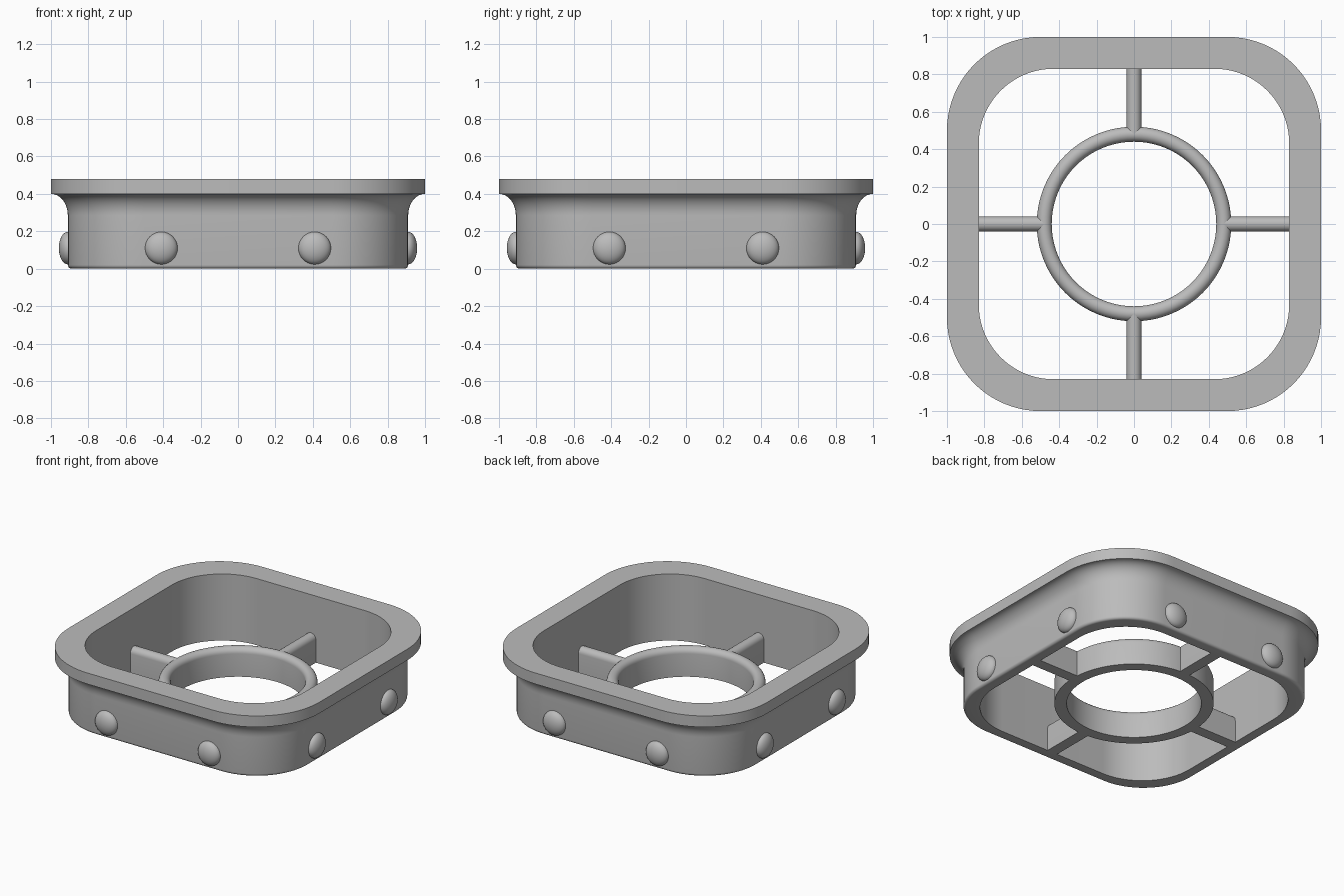
import bpy, bmesh
from math import sin, cos, pi
from mathutils import Matrix

cube = bpy.data.objects.get("Cube")
if cube:
    bpy.data.objects.remove(cube, do_unlink=True)

grey = bpy.data.materials.new("plain grey")
grey.use_nodes = True
grey.diffuse_color = (0.5, 0.5, 0.5, 1)
grey.node_tree.nodes["Principled BSDF"].inputs["Base Color"].default_value = (0.5, 0.5, 0.5, 1)


def finish(name, bm, angle=35):
    bmesh.ops.remove_doubles(bm, verts=bm.verts, dist=0.0001)
    bmesh.ops.recalc_face_normals(bm, faces=bm.faces)
    mesh = bpy.data.meshes.new(name)
    bm.to_mesh(mesh)
    bm.free()
    mesh.materials.append(grey)
    obj = bpy.data.objects.new(name, mesh)
    bpy.context.collection.objects.link(obj)
    bpy.ops.object.select_all(action='DESELECT')
    obj.select_set(True)
    bpy.context.view_layer.objects.active = obj
    bpy.ops.object.shade_smooth_by_angle(angle=angle * pi / 180)
    return obj


def arc(cx, cz, rx, rz, start, end, n=10):
    angles = [(start + (end - start) * i / n) * pi / 180 for i in range(n + 1)]
    return [(cx + rx * cos(a), cz + rz * sin(a)) for a in angles]


def sweep(name, profile, steps):
    """Sweep a closed profile of (corner centre, corner radius, z) around a rounded square."""
    bm = bmesh.new()
    loops = []
    for c, r, z in profile:
        loop = []
        for corner in range(4):
            mid = (corner + 0.5) * pi / 2
            sx, sy = (1 if cos(mid) > 0 else -1), (1 if sin(mid) > 0 else -1)
            for i in range(steps + 1):
                a = (corner + i / steps) * pi / 2
                loop.append(bm.verts.new((sx * c + r * cos(a), sy * c + r * sin(a), z)))
        loops.append(loop)
    n = len(loops[0])
    for k, a in enumerate(loops):
        b = loops[(k + 1) % len(loops)]
        for i in range(n):
            j = (i + 1) % n
            bm.faces.new((a[i], a[j], b[j], b[i]))
    return finish(name, bm)


# Outer wall: rounded foot, straight side, concave flare, flat rim, straight inside
CORNER = 0.5
side = arc(0.89, 0.02, 0.02, 0.02, -90, 0, 5)
side += arc(1.0, 0.285, 0.09, 0.115, 180, 90, 12)
side += [(1.0, 0.48)]
profile = [(CORNER, x - CORNER, z) for x, z in side]
profile += [(0.43, 0.4, 0.48), (0.43, 0.4, 0)]
sweep("outer_wall", profile, 20)

# Central ring and spokes share a round-topped section
HALF, SHOULDER = 0.04, 0.165
section = [(-HALF, 0), (HALF, 0)] + arc(0, SHOULDER, HALF, HALF, 0, 180, 12)
sweep("centre_ring", [(0, 0.48 + x, z) for x, z in section], 20)

for k, side_name in enumerate(("left", "back", "right", "front")):
    bm = bmesh.new()
    ends = [[bm.verts.new((x, y, z)) for y, z in section] for x in (0.48, 0.835)]
    for end in ends:
        bm.faces.new(end)
    for i in range(len(section)):
        j = (i + 1) % len(section)
        bm.faces.new((ends[0][i], ends[0][j], ends[1][j], ends[1][i]))
    bm.transform(Matrix.Rotation(k * pi / 2, 4, 'Z'))
    finish("spoke_" + side_name, bm)

    # Two domed studs on each outer side
    for n, y in enumerate((-0.41, 0.41)):
        bm = bmesh.new()
        bmesh.ops.create_uvsphere(bm, u_segments=32, v_segments=16, radius=1)
        bm.transform(Matrix.Rotation(k * pi / 2, 4, 'Z')
                     @ Matrix.Translation((0.91, y, 0.11))
                     @ Matrix.Diagonal((0.048, 0.087, 0.087, 1))
                     @ Matrix.Rotation(pi / 2, 4, 'Y'))
        bmesh.ops.delete(bm, geom=[v for v in bm.verts
                                   if max(abs(v.co.x), abs(v.co.y)) < 0.905], context='VERTS')
        finish(f"stud_{side_name}_{n + 1}", bm)
